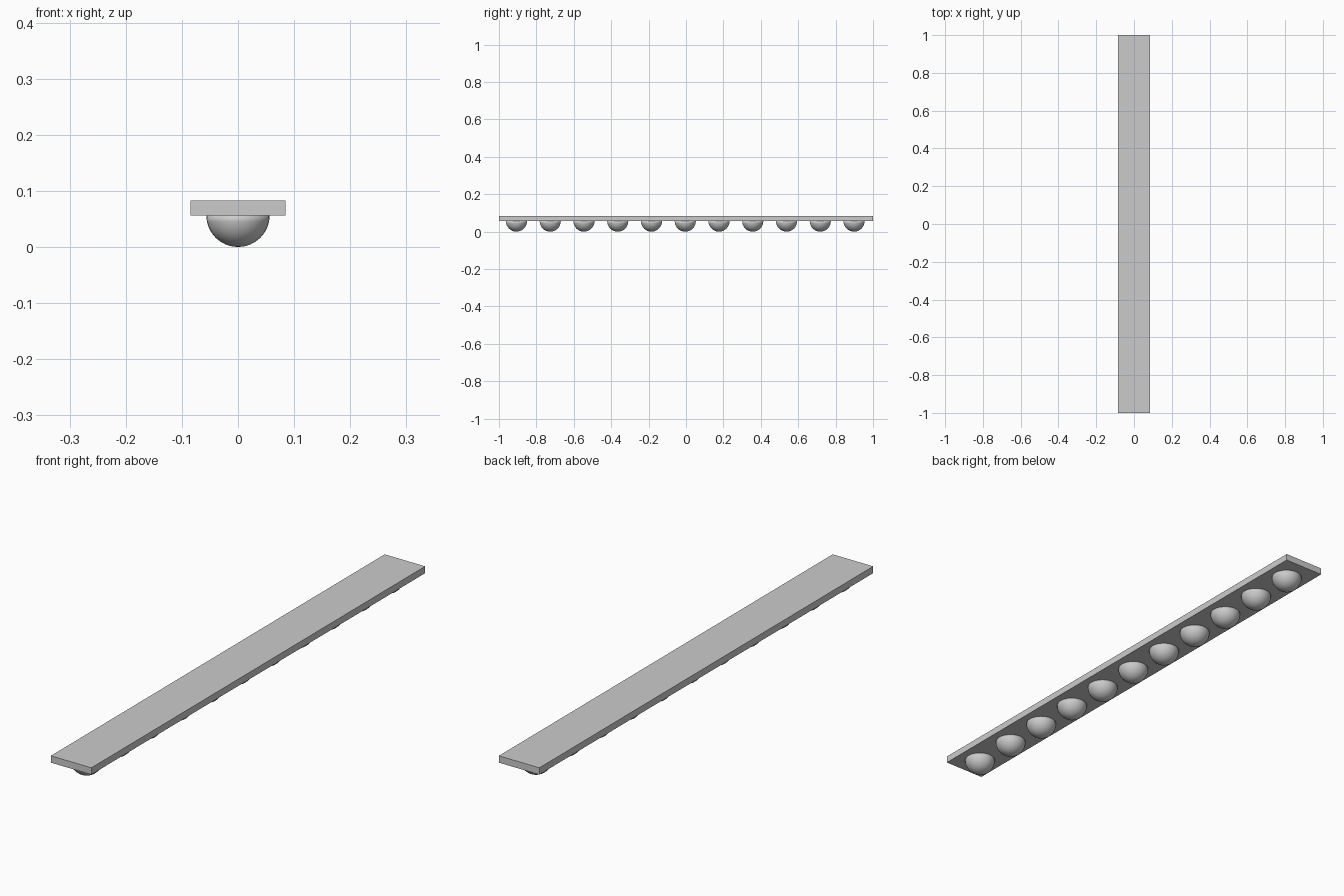
import bpy
import bmesh
from mathutils import Matrix

PLATE_SIZE = (0.17, 2.0, 0.026)
RADIUS = 0.0565
DOMES = 11
SPACING = 0.1805
ROW_CENTRE = -0.004

cube = bpy.data.objects.get("Cube")
if cube:
    bpy.data.objects.remove(cube, do_unlink=True)

grey = bpy.data.materials.new("plain_grey")
grey.use_nodes = True
colour = (0.6, 0.6, 0.6, 1)
grey.diffuse_color = colour
grey.node_tree.nodes["Principled BSDF"].inputs["Base Color"].default_value = colour


def add_object(name, bm, location):
    mesh = bpy.data.meshes.new(name)
    bm.to_mesh(mesh)
    bm.free()
    mesh.materials.append(grey)
    obj = bpy.data.objects.new(name, mesh)
    obj.location = location
    bpy.context.collection.objects.link(obj)
    return obj


# Long flat plate
bm = bmesh.new()
bmesh.ops.create_cube(bm, size=1, matrix=Matrix.Diagonal((*PLATE_SIZE, 1)))
add_object("plate", bm, (0, 0, RADIUS + PLATE_SIZE[2] / 2))

# Row of half-round domes hanging beneath the plate
for i in range(DOMES):
    bm = bmesh.new()
    bmesh.ops.create_uvsphere(bm, u_segments=32, v_segments=16, radius=RADIUS)
    bmesh.ops.bisect_plane(bm, geom=bm.verts[:] + bm.edges[:] + bm.faces[:],
                           plane_co=(0, 0, 0), plane_no=(0, 0, 1), clear_outer=True)
    for face in bm.faces:
        face.smooth = True
    y = ROW_CENTRE + (i - (DOMES - 1) / 2) * SPACING
    add_object(f"dome_{i + 1}", bm, (0, y, RADIUS))
